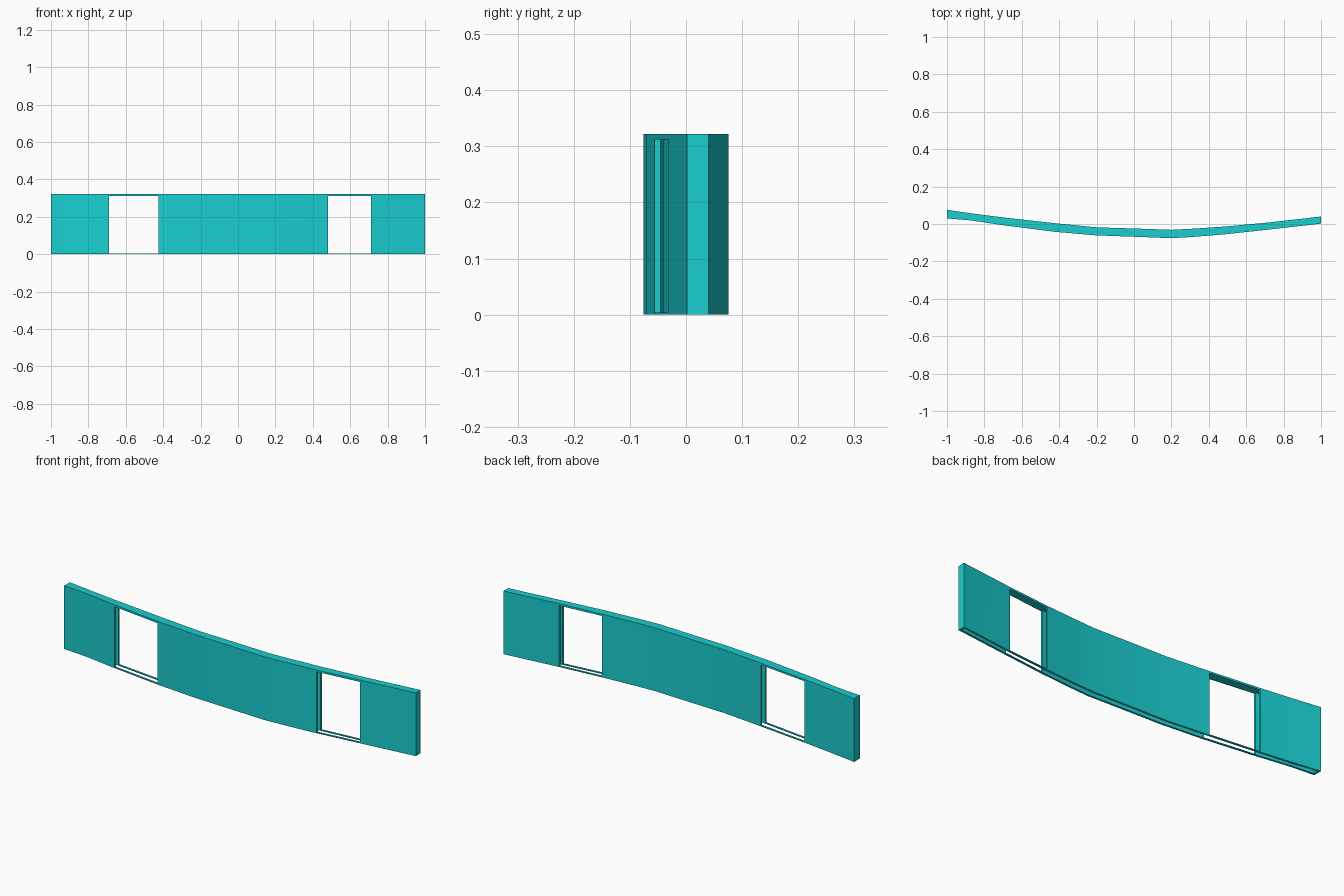
import bpy
import bmesh

if "Cube" in bpy.data.objects:
    bpy.data.objects.remove(bpy.data.objects["Cube"])

HEIGHT = 0.322
SKIN = 0.01
# plan of the wall: x, front y, back y
PLAN = [(-1.0, 0.03, 0.076), (-0.87, 0.019, 0.057), (-0.69, -0.008, 0.034),
        (-0.42, -0.042, 0.004), (-0.2, -0.061, -0.018), (0.0, -0.068, -0.024),
        (0.2, -0.076, -0.031), (0.3, -0.070, -0.026), (0.48, -0.056, -0.014),
        (0.71, -0.031, 0.007), (1.0, 0.002, 0.040)]


def prism(name, outline, z0, z1):
    """Extrude a plan outline between two heights."""
    bm = bmesh.new()
    face = bm.faces.new([bm.verts.new((x, y, z0)) for x, y in outline])
    out = bmesh.ops.extrude_face_region(bm, geom=[face])
    verts = [v for v in out["geom"] if isinstance(v, bmesh.types.BMVert)]
    bmesh.ops.translate(bm, verts=verts, vec=(0, 0, z1 - z0))
    bmesh.ops.recalc_face_normals(bm, faces=bm.faces)
    mesh = bpy.data.meshes.new(name)
    bm.to_mesh(mesh)
    bm.free()
    obj = bpy.data.objects.new(name, mesh)
    bpy.context.collection.objects.link(obj)
    return obj


def plan_outline(inset):
    rows = [(max(-1 + inset, min(1 - inset, x)), f + inset, b - inset) for x, f, b in PLAN]
    return [(x, f) for x, f, b in rows] + [(x, b) for x, f, b in reversed(rows)]


def cut(target, cutter):
    cutter.hide_render = True
    bpy.context.view_layer.objects.active = target
    mod = target.modifiers.new("cut", 'BOOLEAN')
    mod.operation = 'DIFFERENCE'
    mod.solver = 'EXACT'
    mod.object = cutter
    bpy.ops.object.modifier_apply(modifier=mod.name)
    bpy.data.objects.remove(cutter)


# curved wall, hollow and open underneath
wall = prism("curved_wall", plan_outline(0), 0, HEIGHT)
cut(wall, prism("cavity", plan_outline(SKIN), -0.1, HEIGHT - SKIN))

# two openings, leaving the top plate and thin bottom rails
for x0, x1 in ((-0.69, -0.425), (0.482, 0.71)):
    box = [(x0, -0.3), (x1, -0.3), (x1, 0.3), (x0, 0.3)]
    cut(wall, prism("opening_cutter", box, 0.004, HEIGHT - SKIN + 0.0005))

# teal finish, smooth along the curve with crisp corners
teal = bpy.data.materials.new("teal")
teal.diffuse_color = (0.01, 0.62, 0.63, 1)
teal.use_nodes = True
teal.node_tree.nodes["Principled BSDF"].inputs["Base Color"].default_value = teal.diffuse_color
wall.data.materials.clear()
wall.data.materials.append(teal)
bpy.context.view_layer.objects.active = wall
wall.select_set(True)
bpy.ops.object.shade_smooth_by_angle()
